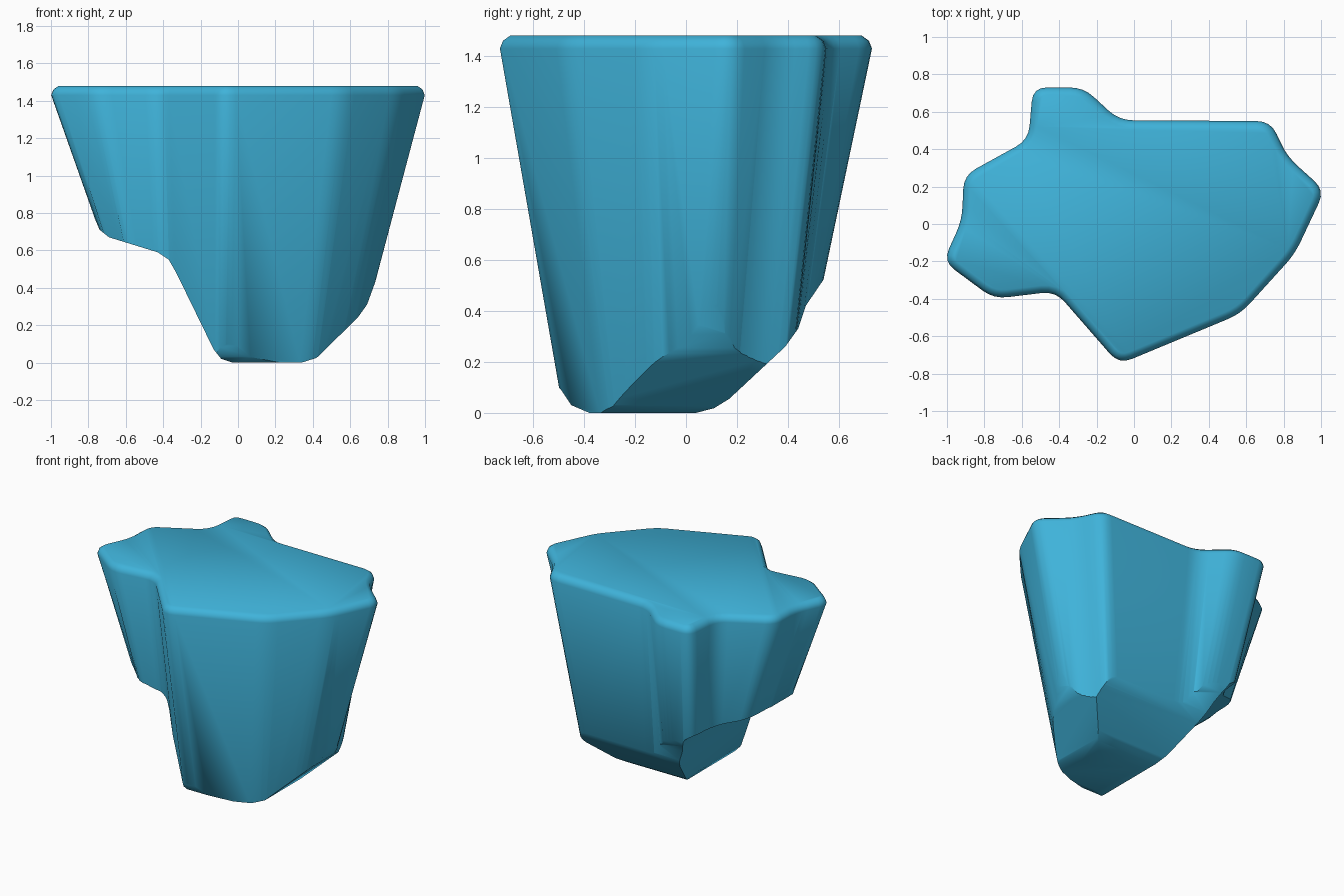
import bpy, bmesh, math
from mathutils import Vector

if "Cube" in bpy.data.objects:
    bpy.data.objects.remove(bpy.data.objects["Cube"])

blue = bpy.data.materials.new("sky blue")
blue.diffuse_color = (0.05, 0.45, 0.70, 1)
blue.use_nodes = True
blue.node_tree.nodes["Principled BSDF"].inputs["Base Color"].default_value = blue.diffuse_color

TOP, RIM = 1.48, 1.43

# Corner of the outline: x, y at the rim, then x, y where the wall meets the ground
corners = [
    (-1.02, -.20, -.50, -.12), (-.75, -.40, -.47, -.25), (-.42, -.36, -.38, -.20),
    (-.08, -.75, -.07, -.50), (.57, -.48, .40, -.31), (.86, -.16, .58, -.09),
    (1.02, .18, .63, .10), (.82, .36, .57, .25), (.73, .55, .54, .40),
    (-.08, .555, -.05, .40), (-.27, .73, -.20, .43), (-.54, .73, -.36, .43),
    (-.565, .45, -.40, .28), (-.91, .26, -.46, .15), (-.92, .02, -.47, .00)]


def rounded(pts, r=0.075, steps=4):
    """Replace each corner by a short curve."""
    out = []
    for i, p in enumerate(pts):
        a, b = pts[i - 1] - p, pts[(i + 1) % len(pts)] - p
        a = p + a.normalized() * min(r, a.length * .4)
        b = p + b.normalized() * min(r, b.length * .4)
        for k in range(steps + 1):
            t = k / steps
            out.append(a * (1 - t) ** 2 + p * 2 * t * (1 - t) + b * t * t)
    return out


def inset(pts, d):
    out = []
    for i, p in enumerate(pts):
        t = (pts[(i + 1) % len(pts)] - pts[i - 1]).normalized()
        out.append(p + Vector((-t.y, t.x)) * d)
    return out


def loft(name, rings):
    """Solid through a stack of rings of 3D points."""
    bm = bmesh.new()
    vs = [[bm.verts.new(p) for p in ring] for ring in rings]
    n = len(vs[0])
    for lo, hi in zip(vs, vs[1:]):
        for i in range(n):
            j = (i + 1) % n
            bm.faces.new((lo[i], lo[j], hi[j], hi[i]))
    bm.faces.new(vs[0][::-1])
    bm.faces.new(vs[-1])
    bmesh.ops.recalc_face_normals(bm, faces=bm.faces)
    me = bpy.data.meshes.new(name)
    bm.to_mesh(me)
    bm.free()
    ob = bpy.data.objects.new(name, me)
    bpy.context.collection.objects.link(ob)
    me.materials.append(blue)
    return ob


# Tapered body with softened rim
def outline(z):
    t = z / RIM
    return rounded([Vector((c[2] + (c[0] - c[2]) * t, c[3] + (c[1] - c[3]) * t)) for c in corners])


rim = outline(RIM)
levels = [(-.1, outline(-.1)), (RIM, rim), (RIM + .03, inset(rim, .012)), (TOP, inset(rim, .04))]
body = loft("rock_body", [[(p.x, p.y, z) for p in ring] for z, ring in levels])

# Underside profiles seen from the front and from the side
front = [(-1.5, 2), (-1.3, 1.6), (-.77, .78), (-.74, .71), (-.69, .67), (-.43, .59), (-.37, .55),
         (-.33, .48), (-.13, .07), (-.09, .02), (-.03, 0), (.34, 0), (.42, .025), (.64, .24),
         (.69, .31), (.73, .42), (1.3, 1.75), (1.5, 2)]
side = [(-1, 2), (-1, .6), (-.49, .09), (-.45, .03), (-.38, 0), (.04, 0), (.11, .018), (.17, .055),
        (.39, .26), (.44, .33), (.47, .42), (1, 1.2), (1, 2)]
cutters = [loft("front_trim", [[(x, y, z) for x, z in front] for y in (-2, 2)]),
           loft("side_trim", [[(x, y, z) for y, z in side] for x in (-2, 2)])]
bpy.context.view_layer.objects.active = body
for c in cutters:
    m = body.modifiers.new("trim", 'BOOLEAN')
    m.operation, m.solver, m.object = 'INTERSECT', 'EXACT', c
    bpy.ops.object.modifier_apply(modifier=m.name)
for c in cutters:
    bpy.data.objects.remove(c)

# Smooth shading, crisp at hard folds
body.select_set(True)
bpy.ops.object.shade_smooth_by_angle(angle=math.radians(40))
